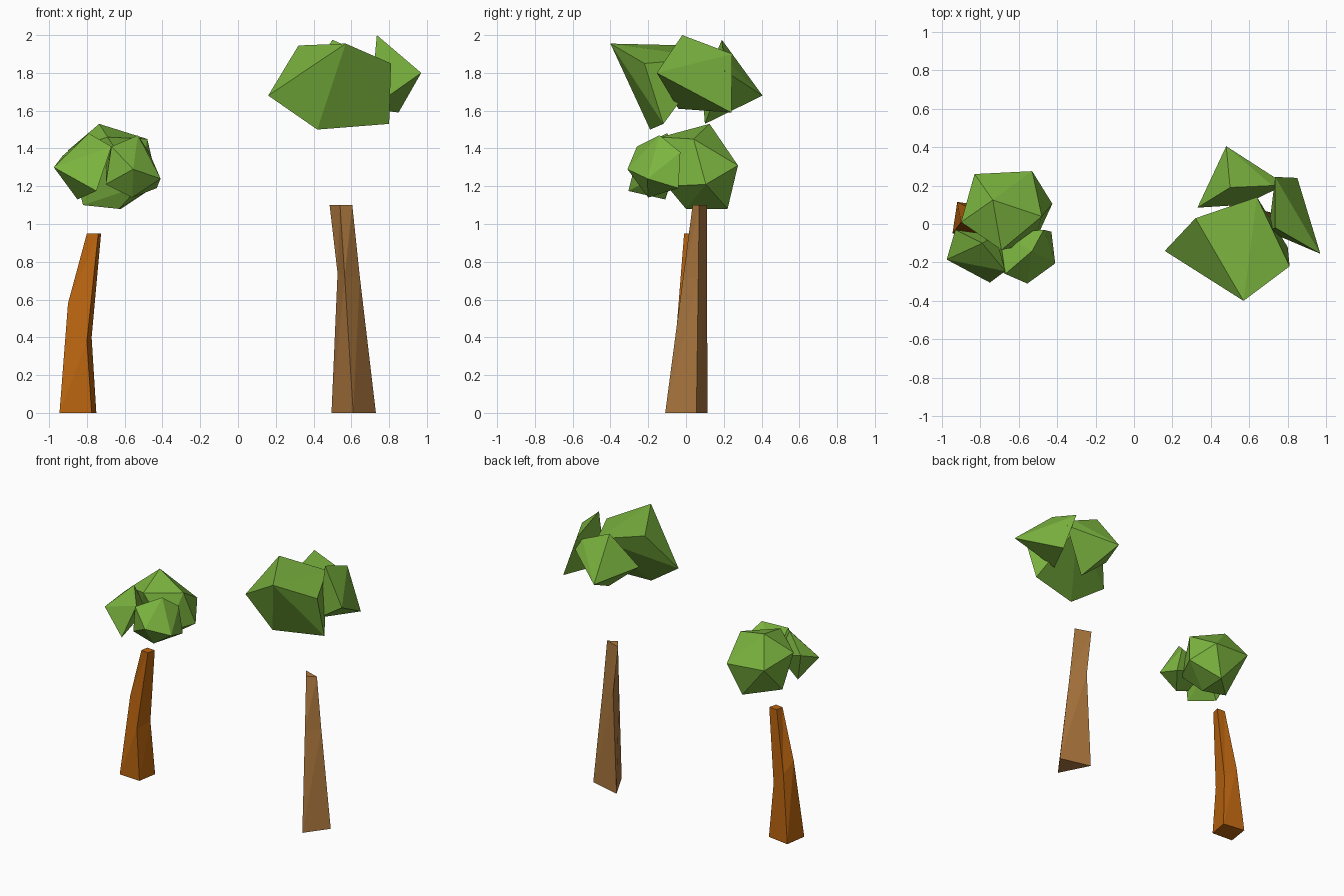
import bpy, bmesh

if "Cube" in bpy.data.objects:
    bpy.data.objects.remove(bpy.data.objects["Cube"])


def material(name, color):
    m = bpy.data.materials.new(name)
    m.diffuse_color = (*color, 1)
    m.use_nodes = True
    m.node_tree.nodes["Principled BSDF"].inputs["Base Color"].default_value = m.diffuse_color
    return m


def finish(name, bm, mat):
    bmesh.ops.recalc_face_normals(bm, faces=bm.faces)
    mesh = bpy.data.meshes.new(name)
    bm.to_mesh(mesh)
    bm.free()
    mesh.materials.append(mat)
    bpy.context.collection.objects.link(bpy.data.objects.new(name, mesh))


def clump(name, corners, mat):
    """Faceted leaf clump: convex hull of a few corners."""
    bm = bmesh.new()
    for c in corners:
        bm.verts.new(c)
    out = bmesh.ops.convex_hull(bm, input=bm.verts)
    inner = [v for v in out["geom_interior"] if isinstance(v, bmesh.types.BMVert)]
    bmesh.ops.delete(bm, geom=inner, context='VERTS')
    finish(name, bm, mat)


def trunk(name, rings, mat):
    """Tapered trunk lofted through rings of equal point count."""
    bm = bmesh.new()
    vs = [[bm.verts.new(p) for p in ring] for ring in rings]
    n = len(vs[0])
    for lo, hi in zip(vs, vs[1:]):
        for i in range(n):
            j = (i + 1) % n
            bm.faces.new((lo[i], lo[j], hi[j]))
            bm.faces.new((lo[i], hi[j], hi[i]))
    bm.faces.new(vs[0][::-1])
    bm.faces.new(vs[-1])
    finish(name, bm, mat)


leaf = material("leaf", (0.20, 0.46, 0.05))
bark_orange = material("bark_orange", (0.50, 0.13, 0.005))
bark_tan = material("bark_tan", (0.42, 0.19, 0.05))

# Left tree: four-sided bent trunk
trunk("left_trunk", [
    [(-.945, -.05, 0), (-.775, -.06, 0), (-.75, .09, 0), (-.92, .115, 0)],
    [(-.90, .01, .58), (-.80, -.055, .38), (-.775, .07, .40), (-.87, .09, .50)],
    [(-.80, 0, .95), (-.74, -.01, .95), (-.725, .05, .95), (-.79, .055, .95)],
], bark_orange)

# Left tree: one large and two small leaf clumps
clump("left_leaves_large", [
    (-.735, .125, 1.53), (-.48, .04, 1.45), (-.425, .105, 1.21),
    (-.53, .275, 1.31), (-.83, .26, 1.33), (-.90, .01, 1.39),
    (-.69, -.135, 1.46), (-.63, 0, 1.08), (-.62, .22, 1.08),
    (-.82, .03, 1.10), (-.52, -.10, 1.20)], leaf)
clump("left_leaves_small_a", [
    (-.975, -.185, 1.30), (-.75, -.305, 1.175), (-.67, -.245, 1.41),
    (-.79, -.10, 1.48), (-.93, -.03, 1.36), (-.72, -.06, 1.30),
    (-.85, -.11, 1.13)], leaf)
clump("left_leaves_small_b", [
    (-.53, -.14, 1.47), (-.41, -.205, 1.24), (-.555, -.31, 1.29),
    (-.67, -.26, 1.41), (-.70, -.24, 1.21), (-.56, -.20, 1.14),
    (-.47, -.03, 1.38), (-.43, -.04, 1.19), (-.70, -.05, 1.30)], leaf)

# Right tree: three-sided trunk
trunk("right_trunk", [
    [(.61, -.11, 0), (.73, .055, 0), (.495, .115, 0)],
    [(.565, -.015, .72), (.645, .065, .72), (.527, .11, .74)],
    [(.54, .035, 1.1), (.605, .07, 1.1), (.485, .11, 1.1)],
], bark_tan)

# Right tree: front, back and side leaf clumps
clump("right_leaves_front", [
    (.57, -.40, 1.955), (.16, -.14, 1.68), (.81, -.22, 1.85),
    (.42, -.19, 1.50), (.80, -.12, 1.53), (.32, .03, 1.945),
    (.64, .14, 1.88)], leaf)
clump("right_leaves_back", [
    (.48, .405, 1.68), (.50, .19, 1.975), (.33, .085, 1.73),
    (.79, .205, 1.81), (.57, .10, 1.53), (.72, .20, 1.88)], leaf)
clump("right_leaves_side", [
    (.735, -.02, 2.0), (.97, -.155, 1.80), (.85, .24, 1.59),
    (.735, .245, 1.90), (.70, -.04, 1.61)], leaf)
